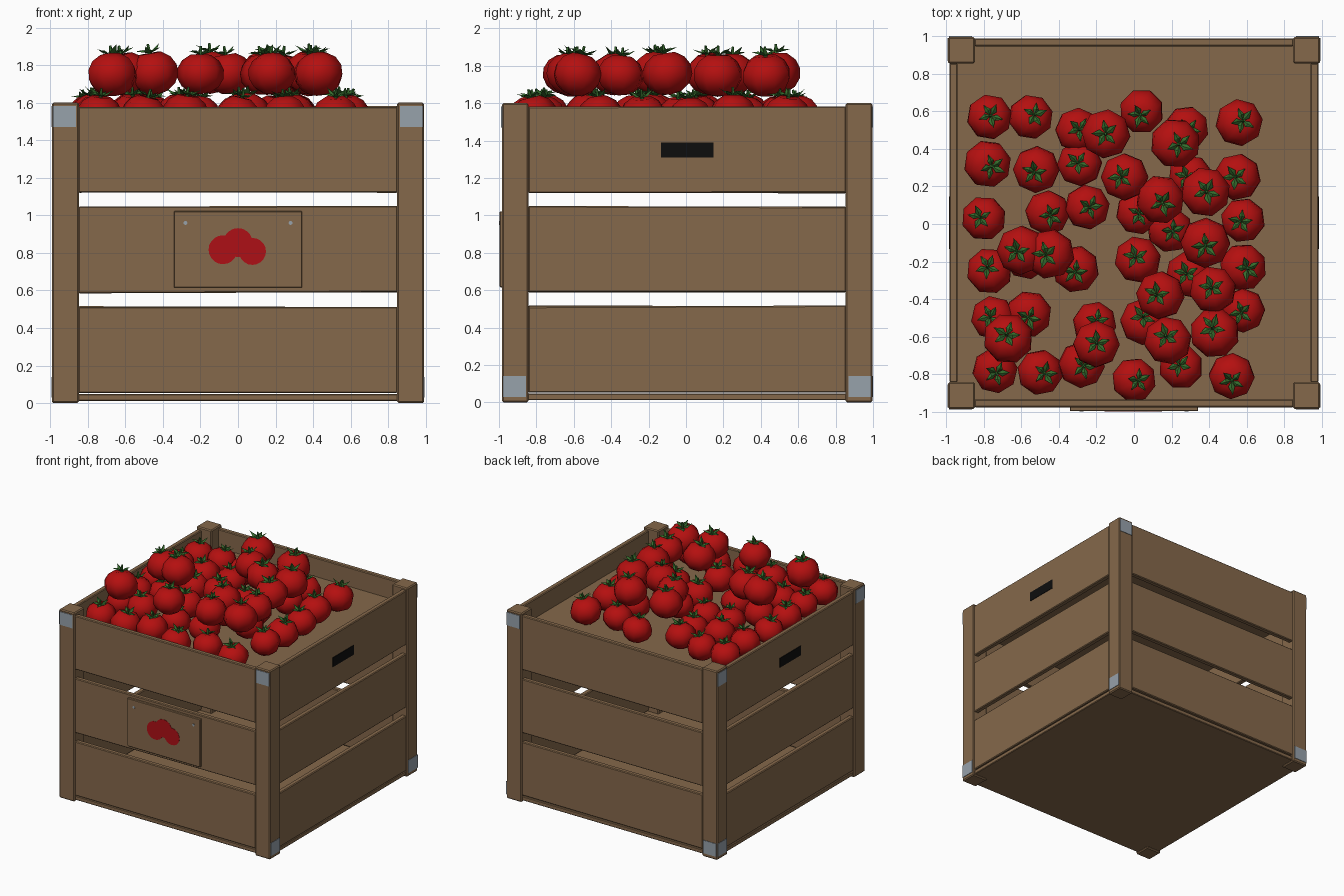
import bpy, bmesh, math, random
from mathutils import Matrix, Vector

if "Cube" in bpy.data.objects:
    bpy.data.objects.remove(bpy.data.objects["Cube"])

random.seed(4)


def mat(name, rgb):
    m = bpy.data.materials.new(name)
    m.diffuse_color = (*rgb, 1)
    m.use_nodes = True
    m.node_tree.nodes["Principled BSDF"].inputs["Base Color"].default_value = m.diffuse_color
    return m


WOOD = mat("brown wood", (0.235, 0.14, 0.07))
RED = mat("tomato red", (0.46, 0.005, 0.005))
GREEN = mat("leaf green", (0.035, 0.15, 0.025))
METAL = mat("grey metal", (0.31, 0.36, 0.41))
BLACK = mat("black opening", (0.004, 0.004, 0.004))
PRINT = mat("printed red", (0.42, 0.005, 0.008))


def add(name, bm, *mats):
    me = bpy.data.meshes.new(name)
    bm.to_mesh(me)
    bm.free()
    for m in mats:
        me.materials.append(m)
    ob = bpy.data.objects.new(name, me)
    bpy.context.collection.objects.link(ob)
    return ob


def box(name, x, y, z, m, bevel=0.0, warp=0.0):
    """Box from (min, max) ranges; warp makes the board slightly uneven."""
    bm = bmesh.new()
    bmesh.ops.create_cube(bm, size=1)
    for v in bm.verts:
        v.co = [r[0] if c < 0 else r[1] for c, r in zip(v.co, (x, y, z))]
    if warp:
        for dx in (-1, 1):
            for dz in (-1, 1):
                d = random.uniform(-warp, warp)
                for v in bm.verts:
                    if v.co.x * dx > 0 and (v.co.z - sum(z) / 2) * dz > 0:
                        v.co.z += d
    if bevel:
        bmesh.ops.bevel(bm, geom=bm.edges[:], offset=bevel, segments=1, affect='EDGES')
    return add(name, bm, m)


def turn(ob, quarter):
    """Rotate a part built on the front to another side of the crate."""
    ob.data.transform(Matrix.Rotation(math.pi / 2 * quarter, 4, 'Z'))
    ob.data.transform(Matrix.Translation((0, YC, 0)))
    return ob


YC = 0.006      # crate centre, the sign sticks out in front
R = 0.99        # half width of crate
SIDES = ("front", "right", "back", "left")

# corner posts
for i, s in enumerate(SIDES):
    turn(box(s + "_corner_post", (-R, -R + 0.142), (-R, -R + 0.142), (0, 1.6), WOOD, 0.008), i)

# three slats on every side
for i, s in enumerate(SIDES):
    for j, z in enumerate(((0.055, 0.515), (0.588, 1.048), (1.12, 1.58))):
        turn(box(f"{s}_slat_{j + 1}", (-0.85, 0.85), (-R + 0.008, -R + 0.05), z,
                 WOOD, 0.006, 0.004), i)

# bottom board and raised inner floor that carries the tomatoes
turn(box("bottom_board", (-0.975, 0.975), (-0.975, 0.975), (0.012, 0.048), WOOD, 0.005), 0)
turn(box("inner_floor", (-0.945, 0.945), (-0.945, 0.945), (1.395, 1.42), WOOD), 0)

# metal corner plates: side, end (-1/1 as seen facing that side), top or bottom
TOP, LOW = (1.47, 1.582), (0.03, 0.14)
for side, end, z in ((0, -1, TOP), (0, 1, TOP), (1, -1, LOW), (1, 1, LOW), (2, -1, TOP),
                     (2, 1, LOW), (3, -1, TOP), (3, 1, TOP), (3, -1, LOW)):
    x = sorted((end * 0.862, end * 0.984))
    turn(box(SIDES[side] + "_corner_plate", x, (-R - 0.004, -R + 0.002), z, METAL), side)

# dark hand openings on right and left
for side in (1, 3):
    turn(box(SIDES[side] + "_hand_opening", (-0.14, 0.14), (-R + 0.004, -R + 0.01),
             (1.31, 1.39), BLACK), side)

# wooden sign on the front
turn(box("front_sign", (-0.342, 0.342), (-1.002, -0.975), (0.615, 1.022), WOOD, 0.004), 0)


def disc(name, x, z, r, y, depth, m, n=20):
    bm = bmesh.new()
    bmesh.ops.create_cone(bm, cap_ends=True, segments=n, radius1=r, radius2=r, depth=depth)
    bm.transform(Matrix.Translation((x, y, z)) @ Matrix.Rotation(math.pi / 2, 4, 'X'))
    return turn(add(name, bm, m), 0)


# painted round shapes and nails on the sign
for k, (x, z, r) in enumerate(((-0.08, 0.817, 0.077), (0, 0.855, 0.077), (0.077, 0.808, 0.072))):
    disc("painted_tomato", x, z, r, -1.002, 0.003 + k * 0.0006, PRINT)
for x in (-0.28, 0.28):
    disc("sign_nail", x, 0.96, 0.011, -1.002, 0.006, METAL, 8)


# one tomato mesh with leaves, unit radius
def tomato_mesh():
    bm = bmesh.new()
    bmesh.ops.create_uvsphere(bm, u_segments=8, v_segments=7, radius=1)
    for v in bm.verts:
        v.co.z *= 0.87
        if v.co.z > 0.86:
            v.co.z = 0.74
    for f in bm.faces:
        f.smooth = True
    body = set(bm.faces)
    for k in range(5):          # folded pointed leaves
        rot = Matrix.Rotation(math.tau * k / 5 + 0.2 * (k % 2), 3, 'Z')
        tip = 1.1 if k % 2 else 0.95
        pts = [(0, 0, 0.78), (0.25, -0.14, 0.87), (0.56, 0.05, tip), (0.25, 0.14, 0.87), (0.25, 0, 0.95)]
        a, b, c, d, e = [bm.verts.new(rot @ Vector(p)) for p in pts]
        for tri in ((a, b, e), (b, c, e), (c, d, e), (d, a, e), (a, d, c, b)):
            bm.faces.new(tri)
    bmesh.ops.create_cone(bm, cap_ends=True, segments=5, radius1=0.09, radius2=0.05, depth=0.4,
                          matrix=Matrix.Translation((0.02, 0, 0.95)))
    for f in bm.faces:
        f.material_index = 0 if f in body else 1
    me = bpy.data.meshes.new("tomato")
    bm.to_mesh(me)
    bm.free()
    me.materials.append(RED)
    me.materials.append(GREEN)
    return me


MESH = tomato_mesh()

# tomato positions (x, y) in hundredths
LOWER = ((-77, 57), (-55, 57), (-30, 50), (4, 60), (28, 51), (56, 54),
         (-78, 32), (-52, 29), (-29, 32), (30, 25), (55, 25),
         (-80, 3), (-46, 6), (-25, 9), (2, 6), (19, -3), (58, 2),
         (-77, -25), (-57, -17), (-31, -24), (2, -19), (29, -27), (58, -23),
         (-75, -50), (-56, -48), (-21, -53), (5, -52), (58, -46),
         (-74, -78), (-50, -79), (-28, -75), (0, -83), (25, -76), (52, -81))
UPPER = ((-15, 48), (22, 43), (-5, 25), (38, 17), (14, 13), (38, -10), (-60, -14), (-45, -16),
         (14, -38), (42, -35), (-67, -61), (-20, -64), (18, -62), (43, -58))

for label, spots, z, rad in (("lower", LOWER, 1.535, 0.122), ("upper", UPPER, 1.757, 0.13)):
    for x, y in spots:
        ob = bpy.data.objects.new(label + "_tomato", MESH)
        bpy.context.collection.objects.link(ob)
        ob.location = (x / 100, y / 100, z + random.uniform(-0.008, 0.008))
        ob.rotation_euler = (random.uniform(-0.2, 0.2), random.uniform(-0.2, 0.2),
                             random.uniform(0, math.tau))
        ob.scale = [rad * random.uniform(0.97, 1.05)] * 3
